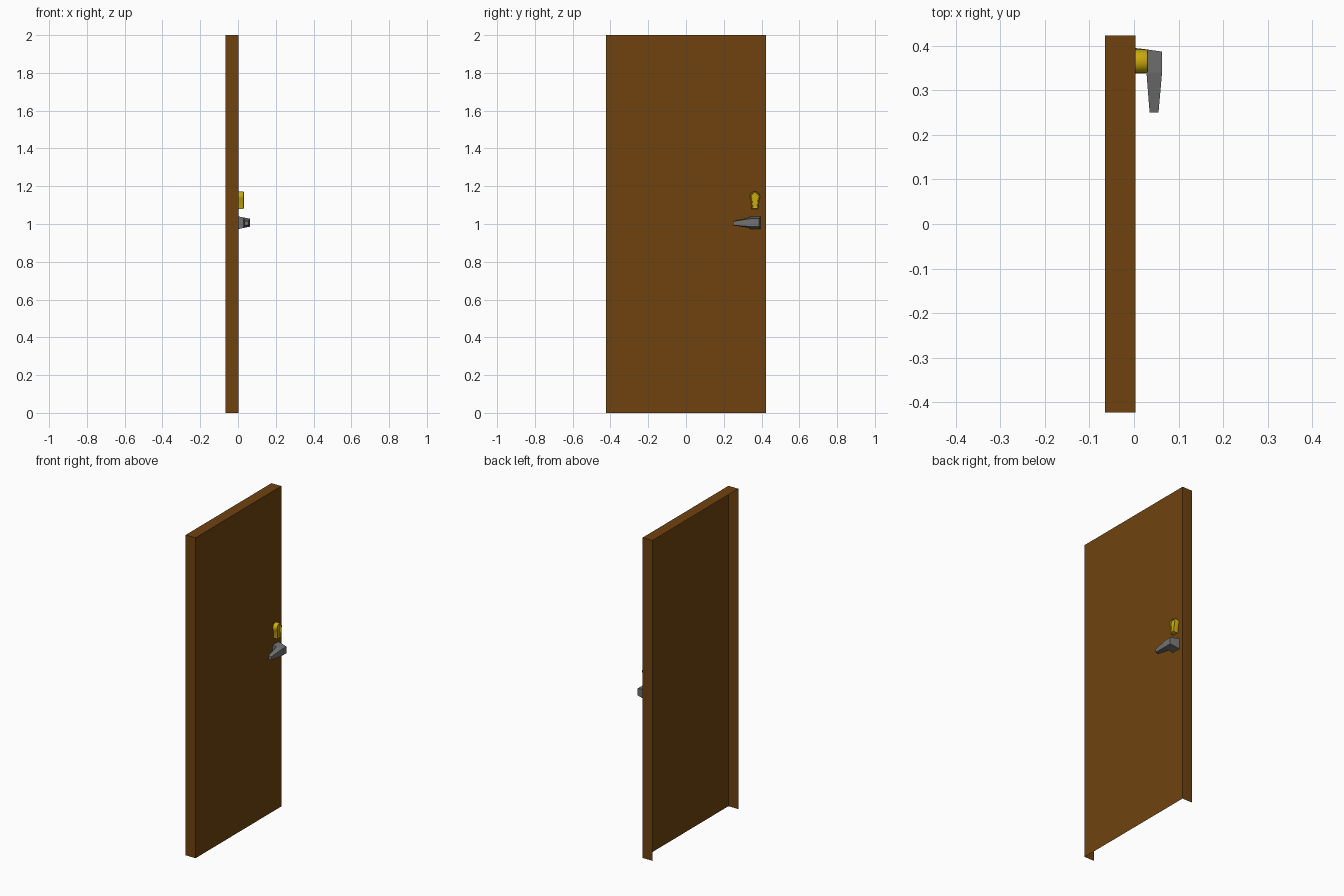
import bpy
import bmesh
import math

cube = bpy.data.objects.get("Cube")
if cube:
    bpy.data.objects.remove(cube, do_unlink=True)


def material(name, rgb):
    m = bpy.data.materials.new(name)
    m.use_nodes = True
    m.diffuse_color = (*rgb, 1)
    m.node_tree.nodes["Principled BSDF"].inputs["Base Color"].default_value = (*rgb, 1)
    return m


BROWN = material("brown wood", (0.16, 0.055, 0.005))
GREY = material("grey metal", (0.17, 0.17, 0.17))
GOLD = material("gold metal", (0.60, 0.41, 0.004))


def finish(bm, name, mat, recalc=True):
    if recalc:
        bmesh.ops.recalc_face_normals(bm, faces=bm.faces)
    mesh = bpy.data.meshes.new(name)
    bm.to_mesh(mesh)
    bm.free()
    mesh.materials.append(mat)
    obj = bpy.data.objects.new(name, mesh)
    bpy.context.collection.objects.link(obj)
    return obj


def loft(bm, rings, cap_start=True, cap_end=True):
    """Join matching rings of points into a skin."""
    loops = [[bm.verts.new(p) for p in ring] for ring in rings]
    n = len(loops[0])
    for a, b in zip(loops, loops[1:]):
        for i in range(n):
            j = (i + 1) % n
            bm.faces.new((a[i], a[j], b[j], b[i]))
    if cap_start:
        bm.faces.new(loops[0][::-1])
    if cap_end:
        bm.faces.new(loops[-1])


# Door panel: a shell open at the back face and the bottom
X0, X1, W, H = -0.065, 0.003, 0.423, 2.0
bm = bmesh.new()
bmesh.ops.create_cube(bm, size=1)
for v in bm.verts:
    v.co = (X1 if v.co.x > 0 else X0, v.co.y * 2 * W, H if v.co.z > 0 else 0)
bm.normal_update()
open_sides = [f for f in bm.faces if f.normal.x < -0.5 or f.normal.z < -0.5]
bmesh.ops.delete(bm, geom=open_sides, context="FACES")
finish(bm, "door_panel", BROWN, recalc=False)


# Handle: tapered stem out of the door, then a lever running towards the hinges
def stem_ring(x, y0, y1, z0, z1):
    return [(x, y0, z0), (x, y1, z0), (x, y1, z1), (x, y0, z1)]


bm = bmesh.new()
loft(bm, [stem_ring(X1, 0.338, 0.395, 0.973, 1.040),
          stem_ring(0.028, 0.340, 0.392, 0.979, 1.035),
          stem_ring(0.063, 0.340, 0.387, 0.986, 1.028)], cap_start=False)
finish(bm, "handle_stem", GREY)

bm = bmesh.new()
loft(bm, [[(0.028, 0.340, 0.979), (0.063, 0.340, 0.986),
           (0.063, 0.340, 1.028), (0.028, 0.340, 1.035)],
          [(0.035, 0.250, 0.992), (0.055, 0.250, 0.994),
           (0.055, 0.250, 1.014), (0.035, 0.250, 1.016)]], cap_start=False)
finish(bm, "handle_lever", GREY)


# Lock: keyhole-shaped boss with a rounded rim and a recessed middle
def keyhole(x, shrink):
    cy, cz, r = 0.365, 1.145, 0.027 - shrink
    pts = []
    for i in range(15):
        a = math.radians(-35 + 250 * i / 14)
        pts.append((x, cy + r * math.cos(a), cz + r * math.sin(a)))
    foot, half = 1.080 + shrink, 0.017 - shrink * 0.8
    return pts + [(x, cy - half, foot), (x, cy + half, foot)]


bm = bmesh.new()
loft(bm, [keyhole(X1, 0), keyhole(0.026, 0), keyhole(0.030, 0.002),
          keyhole(0.031, 0.005), keyhole(0.030, 0.007),
          keyhole(0.022, 0.008)], cap_start=False)
lock = finish(bm, "lock_plate", GOLD)
bpy.ops.object.select_all(action="DESELECT")
lock.select_set(True)
bpy.context.view_layer.objects.active = lock
bpy.ops.object.shade_smooth_by_angle(angle=math.radians(40))
